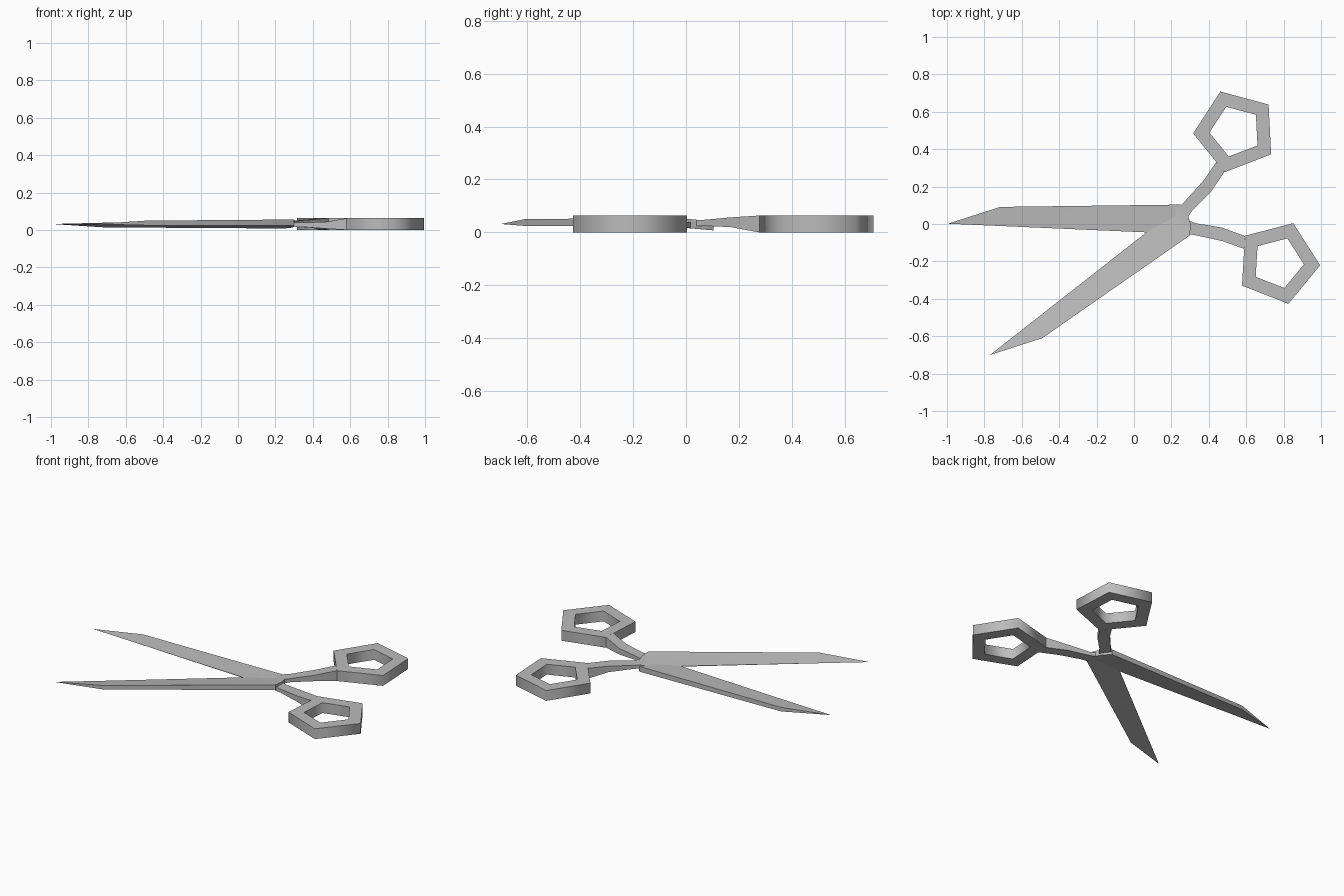
import bpy
import bmesh
from math import radians, pi, cos, sin
from mathutils import Matrix, Vector

cube = bpy.data.objects.get("Cube")
if cube:
    bpy.data.objects.remove(cube)

MID, HEIGHT = 0.032, 0.064

steel = bpy.data.materials.new("grey steel")
steel.use_nodes = True
grey = (0.5, 0.5, 0.5, 1)
steel.diffuse_color = grey
steel.node_tree.nodes["Principled BSDF"].inputs["Base Color"].default_value = grey

# Half turn about the line that bisects the open blades
pivot = Vector((-0.885, -0.35, MID))
axis = Vector((0.86, 0.21, MID)) - pivot
HALF_TURN = (Matrix.Translation(pivot) @ Matrix.Rotation(pi, 4, axis)
             @ Matrix.Translation(-pivot))


def make_object(name, bm, turned):
    if turned:
        bm.transform(HALF_TURN)
    bmesh.ops.recalc_face_normals(bm, faces=bm.faces)
    mesh = bpy.data.meshes.new(name)
    bm.to_mesh(mesh)
    bm.free()
    mesh.materials.append(steel)
    obj = bpy.data.objects.new(name, mesh)
    bpy.context.collection.objects.link(obj)
    return obj


# Stations from blade corner to ring: cutting side xy, its z range,
# spine side xy, its z range
STATIONS = [
    ((-0.553, -0.53), (MID, MID), (-0.49, -0.61), (0.025, 0.050)),
    ((0.20, 0.06), (0.030, 0.034), (0.30, -0.06), (0.024, 0.056)),
    ((0.23, 0.084), (0.026, 0.042), (0.302, 0.0), (0.024, 0.052)),
    ((0.25, 0.10), (0.025, 0.047), (0.29, 0.04), (0.025, 0.048)),
    ((0.275, 0.125), (0.025, 0.047), (0.31, 0.07), (0.025, 0.048)),
    ((0.37, 0.23), (0.020, 0.057), (0.41, 0.17), (0.020, 0.057)),
    ((0.44, 0.331), (0, HEIGHT), (0.483, 0.278), (0, HEIGHT)),
]


def make_blade(name, turned):
    """Wedge blade lofted into the neck of the handle."""
    bm = bmesh.new()
    tip = bm.verts.new((-0.77, -0.70, MID))
    loops = []
    for edge, (e0, e1), spine, (s0, s1) in STATIONS:
        corners = [(*edge, e0), (*edge, e1), (*spine, s1), (*spine, s0)]
        loops.append([bm.verts.new(c) for c in corners])
    for i in range(4):
        j = (i + 1) % 4
        bm.faces.new((tip, loops[0][i], loops[0][j]))
        for a, b in zip(loops, loops[1:]):
            bm.faces.new((a[i], a[j], b[j], b[i]))
    bmesh.ops.remove_doubles(bm, verts=bm.verts, dist=0.0005)
    return make_object(name, bm, turned)


def make_ring(name, turned):
    """Five-sided finger ring."""
    bm = bmesh.new()
    rows = []
    for r, z in ((0.227, 0), (0.227, HEIGHT), (0.14, HEIGHT), (0.14, 0)):
        angles = [radians(39 + 72 * k) for k in range(5)]
        rows.append([bm.verts.new((0.543 + r * cos(a), 0.496 + r * sin(a), z))
                     for a in angles])
    for i in range(4):
        a, b = rows[i], rows[(i + 1) % 4]
        for k in range(5):
            n = (k + 1) % 5
            bm.faces.new((a[k], a[n], b[n], b[k]))
    return make_object(name, bm, turned)


parts = []
for side, turned in (("upper", False), ("lower", True)):
    parts.append((make_blade(side + "_blade", turned), 30))
    parts.append((make_ring(side + "_finger_ring", turned), 80))

# Rings shade softly round their sides, blades keep crisp edges
for obj, angle in parts:
    bpy.ops.object.select_all(action='DESELECT')
    obj.select_set(True)
    bpy.context.view_layer.objects.active = obj
    bpy.ops.object.shade_smooth_by_angle(angle=radians(angle))
